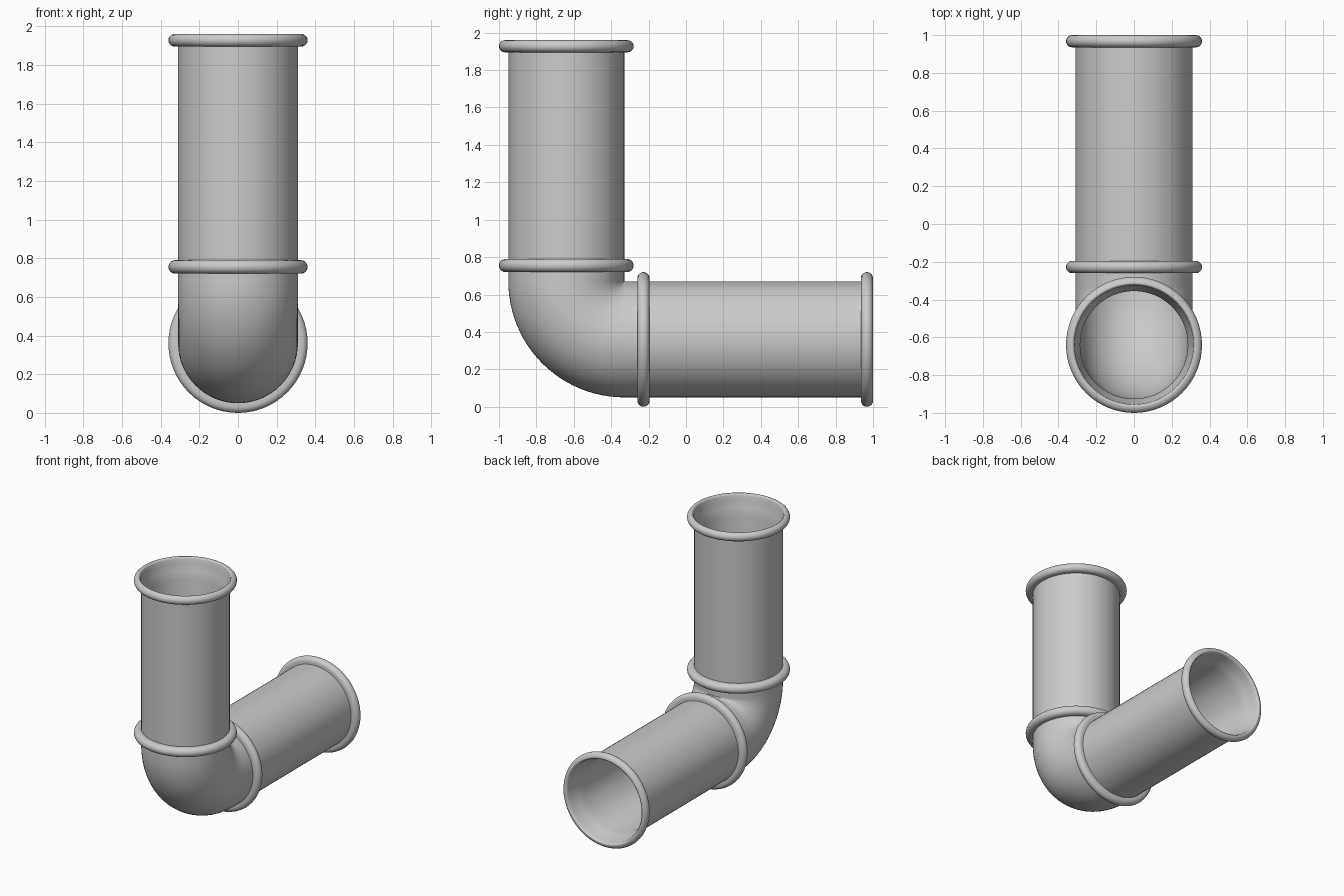
import bpy, bmesh
from math import sin, cos, pi, radians
from mathutils import Matrix, Vector

if "Cube" in bpy.data.objects:
    bpy.data.objects.remove(bpy.data.objects["Cube"])

N = 64                      # segments around each pipe
R, RI, FLANGE = 0.31, 0.285, 0.36
AXIS_Y, AXIS_Z = -0.64, 0.36
CORNER_Y, CORNER_Z = AXIS_Y + R, AXIS_Z + R


def skin(bm, loops, flip=False):
    """Bridge successive closed loops of points with quads."""
    rows = [[bm.verts.new(p) for p in loop] for loop in loops]
    for a, b in zip(rows, rows[1:]):
        for j in range(N):
            k = (j + 1) % N
            quad = [a[j], a[k], b[k], b[j]]
            bm.faces.new(quad[::-1] if flip else quad)


def finish(bm, name):
    bmesh.ops.remove_doubles(bm, verts=bm.verts, dist=1e-5)
    mesh = bpy.data.meshes.new(name)
    bm.to_mesh(mesh)
    bm.free()
    obj = bpy.data.objects.new(name, mesh)
    bpy.context.collection.objects.link(obj)
    bpy.ops.object.select_all(action='DESELECT')
    obj.select_set(True)
    bpy.context.view_layer.objects.active = obj
    bpy.ops.object.shade_smooth_by_angle(angle=radians(40))
    return obj


def bead(h0, h1, r_in, r_out=FLANGE):
    """Rounded flange profile, from the top edge round to the bottom."""
    c = (h1 - h0) / 2
    arc = [(r_out - c + c * cos(t), (h0 + h1) / 2 + c * sin(t))
           for t in [pi / 2 - pi * i / 10 for i in range(11)]]
    return [(r_in, h1)] + arc + [(r_in, h0)]


def pipe(name, matrix, length, joint0, joint1):
    """Hollow straight pipe with an end flange and a joint flange."""
    L = length
    profile = [(RI, 0), (RI, L - 0.16), (0.297, L - 0.10),
               (0.313, L - 0.05), (0.315, L - 0.015), (0.32, L - 0.004)]
    profile += bead(L - 0.065, L, 0.326)[:-1] + [(R, L - 0.065)]
    profile += bead(joint0, joint1, R) + [(R, 0)]
    bm = bmesh.new()
    skin(bm, [[matrix @ Vector((r * cos(2 * pi * j / N), r * sin(2 * pi * j / N), h))
               for j in range(N)] for r, h in profile], flip=True)
    return finish(bm, name)


# straight pipes
pipe("vertical_pipe", Matrix.Translation((0, AXIS_Y, CORNER_Z)),
     1.96 - CORNER_Z, 0.05, 0.12)
pipe("horizontal_pipe",
     Matrix.Translation((0, CORNER_Y, AXIS_Z)) @ Matrix.Rotation(-pi / 2, 4, 'X'),
     1.0 - CORNER_Y, 0.07, 0.135)

# elbow, outer and inner shells
bm = bmesh.new()
for r, flip in ((R, False), (RI, True)):
    loops = []
    for i in range(25):
        a = pi / 2 * i / 24
        loop = []
        for j in range(N):
            t = 2 * pi * j / N
            d = R + r * sin(t)
            loop.append((r * cos(t), CORNER_Y - d * cos(a), CORNER_Z - d * sin(a)))
        loops.append(loop)
    # merge the pinched inside corner of the outer shell by welding
    skin(bm, loops, flip)
finish(bm, "elbow")
